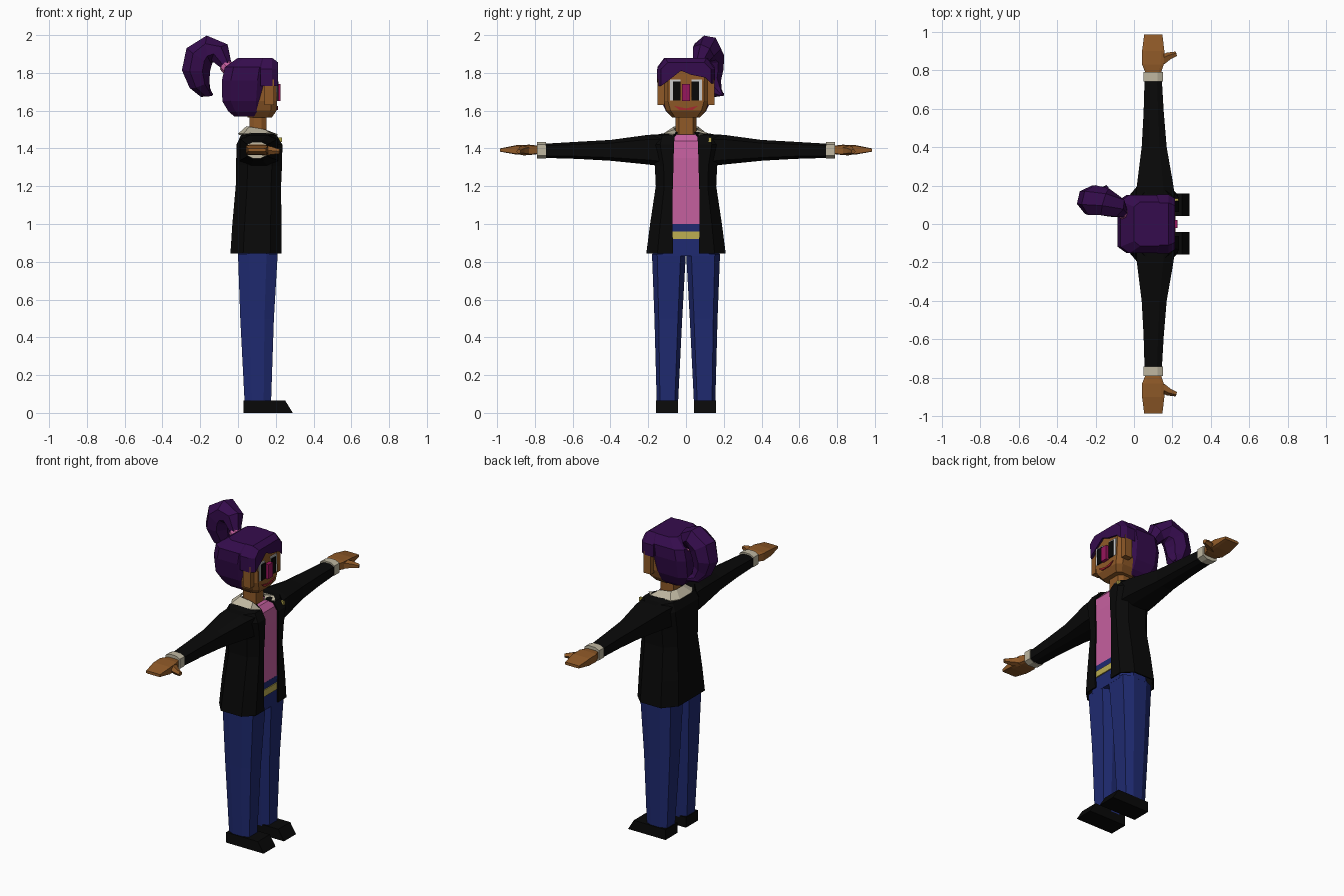
import bpy, bmesh
from mathutils import Vector

if "Cube" in bpy.data.objects:
    bpy.data.objects.remove(bpy.data.objects["Cube"])

def mat(name, r, g, b):
    m = bpy.data.materials.new(name)
    m.diffuse_color = [(c / 255) ** 2.2 for c in (r, g, b)] + [1]
    m.use_nodes = True
    m.node_tree.nodes["Principled BSDF"].inputs["Base Color"].default_value = m.diffuse_color
    return m

SKIN = mat("skin", 142, 90, 44)
HAIR = mat("hair", 56, 20, 78)
BLACK = mat("black", 17, 17, 17)
PINK = mat("pink", 196, 96, 158)
DENIM = mat("denim", 36, 46, 112)
BEIGE = mat("beige", 190, 182, 160)
GOLD = mat("gold", 184, 170, 80)
WHITE = mat("white", 235, 235, 235)
MAGENTA = mat("magenta", 150, 28, 92)
LIP = mat("lip", 165, 45, 50)

def loft(name, rings, m, closed=True, side=1, thick=0):
    """Skin a list of equal-length rings; side=-1 mirrors the part in y."""
    bm = bmesh.new()
    vs = [[bm.verts.new((p[0], p[1] * side, p[2])) for p in r] for r in rings]
    n = len(rings[0])
    for a, b in zip(vs, vs[1:]):
        for i in range(n if closed else n - 1):
            j = (i + 1) % n
            bm.faces.new((a[i], a[j], b[j], b[i]))
    if closed:
        bm.faces.new(vs[0])
        bm.faces.new(vs[-1])
    bmesh.ops.recalc_face_normals(bm, faces=bm.faces)
    me = bpy.data.meshes.new(name)
    bm.to_mesh(me)
    bm.free()
    me.materials.append(m)
    ob = bpy.data.objects.new(name, me)
    bpy.context.collection.objects.link(ob)
    if thick:
        mod = ob.modifiers.new("thickness", 'SOLIDIFY')
        mod.thickness = thick
        mod.offset = -1
    return ob

def octagon(a0, a1, b0, b1, ch=.28):
    """Rectangle with chamfered corners."""
    da, db = (a1 - a0) * ch, (b1 - b0) * ch / 2 * 1.1
    return [(a0 + da, b0), (a1 - da, b0), (a1, b0 + db), (a1, b1 - db),
            (a1 - da, b1), (a0 + da, b1), (a0, b1 - db), (a0, b0 + db)]

def stack(name, rows, m, ch=.28, side=1):
    """Vertical loft; rows are (z, x0, x1, y0, y1)."""
    return loft(name, [[(x, y, z) for x, y in octagon(*r, ch)] for z, *r in rows], m, side=side)

def limb(name, rows, m, ch=.28, side=1):
    """Sideways loft; rows are (y, x0, x1, z0, z1)."""
    return loft(name, [[(x, y, z) for x, z in octagon(*r, ch)] for y, *r in rows], m, side=side)

def box(name, x0, x1, y0, y1, z0, z1, m, side=1):
    sq = [(y0, z0), (y1, z0), (y1, z1), (y0, z1)]
    return loft(name, [[(x, y, z) for y, z in sq] for x in (x0, x1)], m, side=side)

def tube(name, path, m, sides=6, side=1):
    """Sweep along (x, y, z, radius) points."""
    import math
    pts = [Vector(p[:3]) for p in path]
    rings = []
    for i, p in enumerate(path):
        t = (pts[min(i + 1, len(pts) - 1)] - pts[max(i - 1, 0)]).normalized()
        ref = Vector((0, 1, 0)) if abs(t.y) < .6 else Vector((0, 0, 1))
        u = (ref - t * ref.dot(t)).normalized()
        v = t.cross(u)
        rings.append([pts[i] + p[3] * (u * math.cos(k * math.tau / sides) + v * math.sin(k * math.tau / sides))
                      for k in range(sides)])
    return loft(name, rings, m, side=side)

def mirrored(half):
    return half + [(x, -y, z) for x, y, z in reversed(half)]

# legs, shoes, arms, cuffs, hands
for s, tag in ((1, "left"), (-1, "right")):
    stack(tag + "_trouser_leg", [(.055, .035, .175, .042, .155), (.5, .012, .19, .02, .167),
                                 (.84, 0, .21, .001, .18)], DENIM, side=s)
    sole = [(.03, 0), (.29, 0), (.25, .065), (.03, .065)]
    loft(tag + "_shoe", [[(x, y, z) for x, z in sole] for y in (.042, .16)], BLACK, side=s)
    limb(tag + "_sleeve", [(.12, .01, .215, 1.305, 1.475), (.2, .015, .205, 1.315, 1.472),
                           (.4, .04, .17, 1.335, 1.445), (.58, .05, .155, 1.345, 1.435),
                           (.75, .055, .145, 1.35, 1.425)], BLACK, side=s)
    limb(tag + "_cuff", [(.742, .05, .15, 1.348, 1.435), (.79, .05, .15, 1.348, 1.435)], BEIGE, side=s)
    limb(tag + "_hand", [(.785, .06, .14, 1.37, 1.415), (.83, .042, .155, 1.365, 1.42),
                         (.9, .042, .158, 1.368, 1.417), (.985, .053, .148, 1.383, 1.4)], SKIN, .15, s)
    tube(tag + "_thumb", [(.135, .845, 1.39, .03), (.18, .872, 1.388, .022), (.22, .885, 1.384, .013)],
         SKIN, 5, s)
    # facial features that come in pairs
    box(tag + "_ear", .14, .19, .115, .15, 1.63, 1.765, SKIN, s)
    box(tag + "_eye_white", .19, .209, .03, .086, 1.655, 1.765, WHITE, s)
    box(tag + "_pupil", .19, .214, .03, .07, 1.655, 1.755, BLACK, s)

# hips, belt, shirt
stack("trouser_top", [(.83, 0, .21, -.18, .18), (1.0, .01, .208, -.15, .15)], DENIM)
stack("belt", [(.92, -.005, .216, -.165, .165), (.96, 0, .214, -.16, .16)], GOLD)
stack("shirt", [(.995, .02, .207, -.135, .135), (1.35, .02, .212, -.13, .13),
                (1.44, .03, .205, -.13, .13), (1.475, .05, .175, -.08, .08)], PINK)

# open jacket: C-shaped sections with a front gap of half-width w
def jacket_ring(z, xb, xf, hy, w):
    d = xf - xb
    return mirrored([(xf, w, z), (xf, max(.72 * hy, w + .01), z), (xf - .22 * d, hy, z),
                     (xb + .25 * d, hy, z), (xb, .62 * hy, z)])
loft("jacket", [jacket_ring(*r) for r in (
    (.845, -.04, .23, .21, .068), (1.0, -.03, .23, .19, .072), (1.2, -.012, .228, .16, .07),
    (1.31, -.01, .233, .165, .066), (1.42, -.008, .235, .19, .064), (1.47, .015, .205, .175, .06),
    (1.487, .05, .16, .08, .045))], BLACK, closed=False, thick=.008)
box("lapel_pin", .2, .232, .12, .134, 1.435, 1.457, GOLD)

# shirt collar
loft("collar", [mirrored([(.15, .045, 1.48), (.145, .06, 1.5), (.06, .065, 1.515), (.045, .03, 1.518)]),
                mirrored([(.21, .07, 1.475), (.17, .115, 1.482), (.03, .11, 1.48), (0, .06, 1.478)])],
     BEIGE, closed=False, thick=.008)

# neck and head
stack("neck", [(1.45, .06, .15, -.055, .055), (1.6, .06, .15, -.055, .055)], SKIN)
stack("head", [(1.565, .05, .18, -.075, .075), (1.6, .05, .204, -.105, .105),
               (1.65, .05, .207, -.122, .122), (1.82, .05, .2, -.125, .125)], SKIN, .2)
box("nose", .19, .226, -.022, .022, 1.65, 1.74, MAGENTA)
smile = [(-.065, 1.626), (0, 1.612), (.065, 1.626), (.035, 1.604), (-.035, 1.604)]
loft("mouth", [[(x, y, z) for y, z in smile] for x in (.19, .211)], LIP)

# hair: back shell, slanted fringe, tie and curled ponytail
stack("back_hair", [(1.57, -.02, .11, -.08, .08), (1.595, -.05, .13, -.105, .105),
                    (1.65, -.083, .14, -.132, .132), (1.76, -.085, .15, -.152, .152),
                    (1.83, -.07, .16, -.152, .152), (1.88, 0, .16, -.115, .115)], HAIR, .2)
fringe = [(-.152, 1.73), (-.153, 1.82), (-.11, 1.88), (.11, 1.88), (.153, 1.82), (.152, 1.745),
          (.118, 1.775), (.03, 1.79), (-.03, 1.812), (-.118, 1.752)]
loft("fringe", [[(x, y * k, min(z, top)) for y, z in fringe]
                for x, k, top in ((.12, 1, 1.88), (.18, 1, 1.88), (.213, .87, 1.855))], HAIR)
tube("hair_tie", [(-.035, .05, 1.805, .036), (-.068, .066, 1.842, .036)], PINK, 8)
tube("ponytail", [(-.06, .06, 1.835, .03), (-.095, .09, 1.905, .062), (-.15, .112, 1.925, .076),
                  (-.205, .12, 1.888, .082), (-.222, .122, 1.815, .077), (-.205, .13, 1.745, .058),
                  (-.175, .16, 1.7, .035), (-.14, .195, 1.685, .01)], HAIR, 7)
